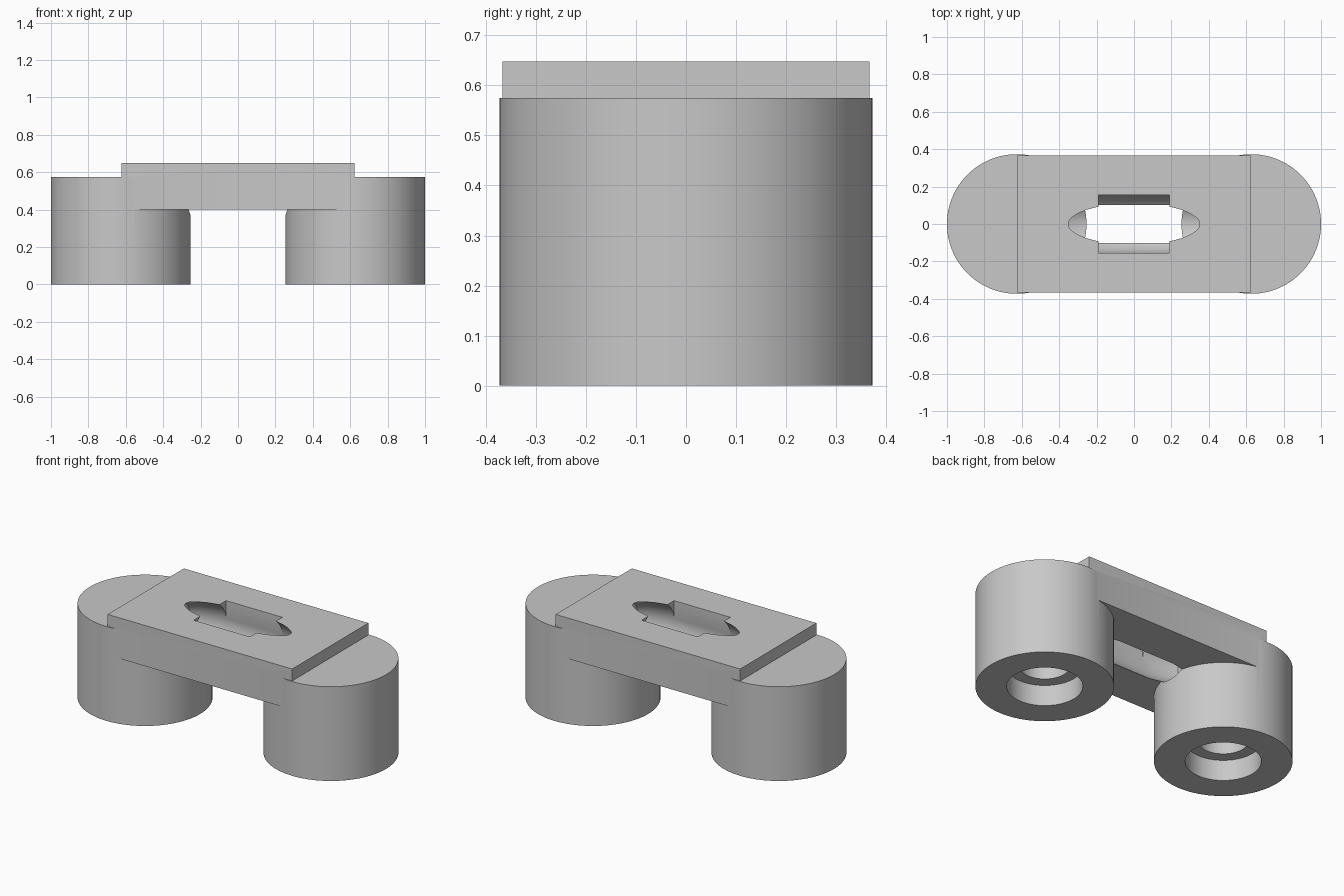
import bpy
import bmesh
from math import radians, tau
from mathutils import Matrix

if "Cube" in bpy.data.objects:
    bpy.data.objects.remove(bpy.data.objects["Cube"], do_unlink=True)

LEG_X, LEG_R, LEG_TOP = 0.627, 0.373, 0.575
DECK_BASE, DECK_TOP = 0.4, 0.648
AXIS_Z = 0.52

grey = bpy.data.materials.new("plain grey")
grey.use_nodes = True
colour = (0.58, 0.58, 0.58, 1)
grey.diffuse_color = colour
grey.node_tree.nodes["Principled BSDF"].inputs["Base Color"].default_value = colour


def finish(name, bm):
    bmesh.ops.recalc_face_normals(bm, faces=bm.faces)
    mesh = bpy.data.meshes.new(name)
    bm.to_mesh(mesh)
    bm.free()
    mesh.materials.append(grey)
    obj = bpy.data.objects.new(name, mesh)
    bpy.context.collection.objects.link(obj)
    return obj


def box(name, size, centre):
    bm = bmesh.new()
    bmesh.ops.create_cube(bm, size=1)
    bmesh.ops.scale(bm, vec=size, verts=bm.verts)
    bmesh.ops.translate(bm, vec=centre, verts=bm.verts)
    return finish(name, bm)


def lathe(name, profile, matrix, steps=96):
    """Revolve (radius, height) points about z, then place the solid."""
    bm = bmesh.new()
    verts = [bm.verts.new((r, 0, h)) for r, h in profile]
    edges = [bm.edges.new(pair) for pair in zip(verts, verts[1:])]
    bmesh.ops.spin(bm, geom=verts + edges, cent=(0, 0, 0), axis=(0, 0, 1),
                   angle=tau, steps=steps, use_duplicate=False)
    bmesh.ops.remove_doubles(bm, verts=bm.verts, dist=0.0001)
    bmesh.ops.transform(bm, matrix=matrix, verts=bm.verts)
    return finish(name, bm)


def combine(target, tool, operation):
    mod = target.modifiers.new(operation.title(), 'BOOLEAN')
    mod.object, mod.operation, mod.solver = tool, operation, 'EXACT'
    bpy.context.view_layer.objects.active = target
    bpy.ops.object.modifier_apply(modifier=mod.name)
    bpy.data.objects.remove(tool, do_unlink=True)


# Raised deck bridging the two feet
body = box("bridge_body", (1.245, 0.734, DECK_TOP - DECK_BASE),
           (0, 0, (DECK_TOP + DECK_BASE) / 2))

# Round feet with a stepped recess in the underside
foot_profile = [(0, 0.35), (0.135, 0.35), (0.135, 0.125), (0.205, 0.125),
                (0.205, 0), (LEG_R, 0), (LEG_R, LEG_TOP), (0, LEG_TOP)]
for side, name in ((-1, "right_foot"), (1, "left_foot")):
    foot = lathe(name, foot_profile, Matrix.Translation((side * LEG_X, 0, 0)))
    combine(body, foot, 'UNION')

# Tapered spindle cavity lying along the bridge
half = [(0.158, 0.19), (0.148, 0.26), (0.13, 0.345), (0.11, 0.4), (0, 0.4)]
spindle_profile = [(r, -x) for r, x in reversed(half)] + half
spindle = lathe("spindle_cutter", spindle_profile,
                Matrix.Translation((0, 0, AXIS_Z)) @ Matrix.Rotation(tau / 4, 4, 'Y'))
combine(body, spindle, 'DIFFERENCE')

# Rectangular window in the deck above the cavity
window = box("window_cutter", (0.38, 0.312, 0.3), (0, 0, AXIS_Z + 0.15))
combine(body, window, 'DIFFERENCE')

# Smooth round walls, sharp rims
bpy.ops.object.select_all(action='DESELECT')
body.select_set(True)
bpy.context.view_layer.objects.active = body
bpy.ops.object.shade_smooth_by_angle(angle=radians(30))
